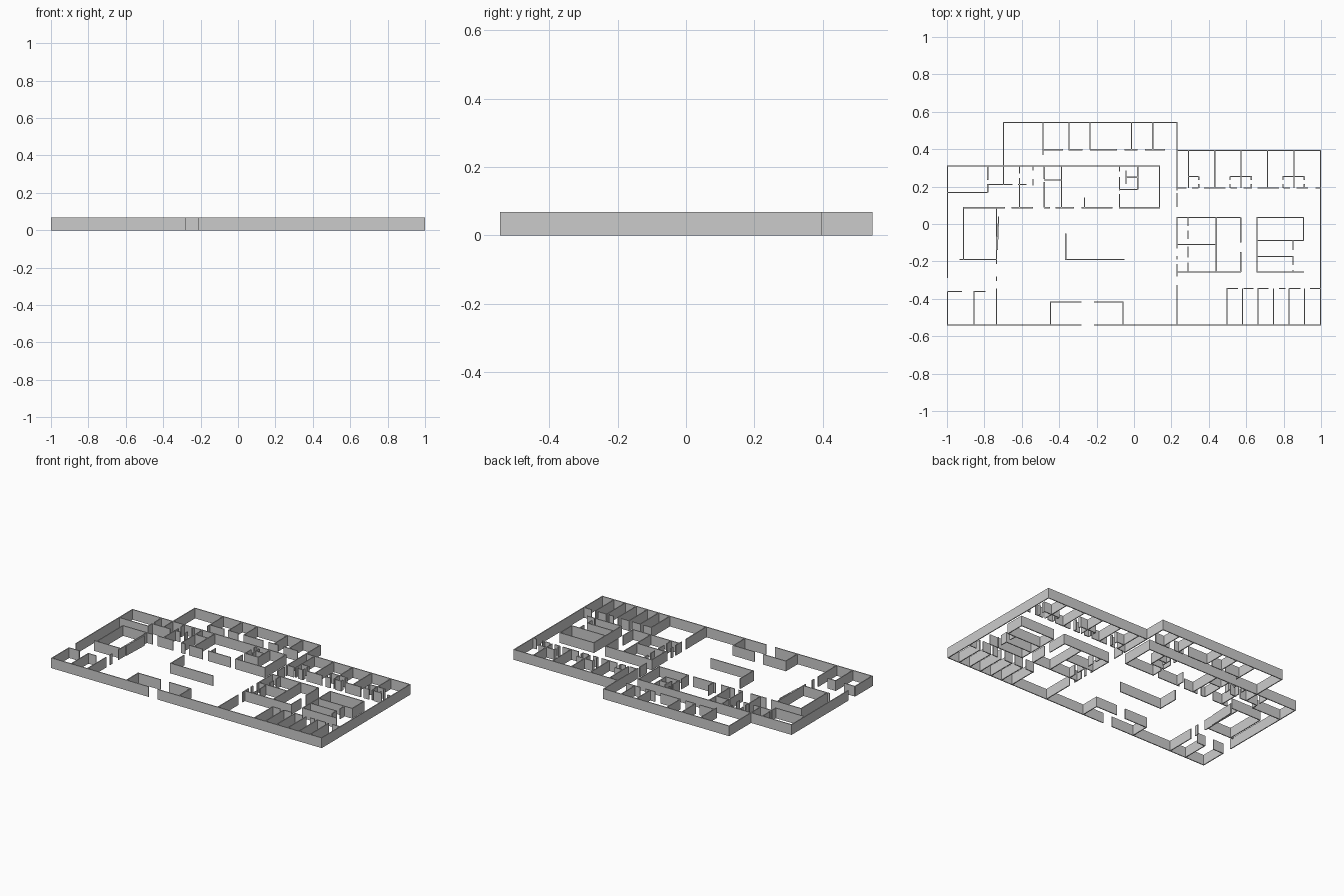
import bpy, bmesh
from mathutils import Matrix, Vector

H = 0.068   # wall height
T = 0.006   # wall thickness


def walls(name, across=(), along=(), skew=()):
    """across: (y, x0, x1, x2, x3...) runs in x; along: (x, y0, y1...) runs in y."""
    bm = bmesh.new()

    def box(cx, cy, sx, sy):
        m = Matrix.Translation((cx, cy, H / 2)) @ Matrix.Diagonal((sx, sy, H, 1))
        return bmesh.ops.create_cube(bm, size=1, matrix=m)['verts']

    for y, *r in across:
        for a, b in zip(r[::2], r[1::2]):
            box((a + b) / 2, y, abs(b - a), T)
    for x, *r in along:
        for a, b in zip(r[::2], r[1::2]):
            box(x, (a + b) / 2, T, abs(b - a))
    for x, a, b, shift in skew:
        for v in box(x, (a + b) / 2, T, abs(b - a)):
            if v.co.y < (a + b) / 2:
                v.co.x += shift
    me = bpy.data.meshes.new(name)
    bm.to_mesh(me)
    bm.free()
    ob = bpy.data.objects.new(name, me)
    bpy.context.collection.objects.link(ob)
    return ob


# building perimeter, with entrance and side door openings
walls("outer_walls",
      across=[(-0.541, -1, -0.28, -0.215, 1), (0.31, -1, 0.14),
              (0.547-0.005, -0.70, 0.232), (0.393, 0.229, 1)],
      along=[(-0.997, 0.313, -0.29, -0.36, -0.544), (0.997, 0.396, -0.544),
             (-0.698, 0.545, 0.21)])

# wall dividing the two wings
walls("wing_divider",
      along=[(0.229, 0.545, 0.18, 0.165, 0.09, 0.038, -0.13,
              -0.17, -0.19, -0.215, -0.28, -0.325, -0.541)])

# row of offices along the back
walls("back_offices",
      across=[(0.397, -0.488, -0.38, -0.35, -0.275, -0.235, -0.09,
               -0.05, 0.02, 0.06, 0.165)],
      along=[(-0.487, 0.541, 0.37)] +
            [(x, 0.541, 0.397) for x in (-0.348, -0.236, -0.013, 0.10)])

# small rooms in the upper left
walls("upper_left_rooms",
      across=[(0.169, -0.997, -0.78),
              (0.211, -0.78, -0.65, -0.62, -0.575)],
      along=[(-0.782, 0.31, 0.235, 0.213, 0.168),
             (-0.612, 0.31, 0.27, 0.245, 0.087),
             (-0.54, 0.31, 0.285, 0.24, 0.205)])

# central block of rooms
walls("central_block",
      across=[(0.087, -0.913, -0.69, -0.655, -0.54, -0.48, -0.45,
               -0.42, -0.32, -0.28, -0.115, -0.08, 0.14),
              (0.235, -0.48, -0.386),
              (0.185, -0.078, 0.022), (0.25, -0.045, 0.02)],
      along=[(-0.48, 0.31, 0.24, 0.225, 0.087), (-0.387, 0.31, 0.087),
             (-0.264, 0.143, 0.087), (0.137, 0.313, 0.084),
             (-0.077, 0.31, 0.28, 0.25, 0.18, 0.16, 0.087),
             (0.02, 0.31, 0.185), (-0.043, 0.285, 0.215)])

# large room on the left with a slightly skewed inner panel
walls("left_room",
      across=[(-0.189, -0.932, -0.734)],
      along=[(-0.912, 0.087, -0.189), (-0.735, 0.087, -0.215)],
      skew=[(-0.724, 0.04, -0.14, -0.007)])

# front left corner rooms
walls("front_left_rooms",
      across=[(-0.36, -0.997, -0.92, -0.857, -0.795)],
      along=[(-0.855, -0.36, -0.541), (-0.735, -0.28, -0.305, -0.345, -0.541)])

# entrance vestibule and reception screen
walls("vestibule",
      across=[(-0.417, -0.448, -0.28, -0.215, -0.055)],
      along=[(x, -0.417, -0.541) for x in (-0.446, -0.058)])
walls("reception_screen",
      across=[(-0.189, -0.368, -0.05)], along=[(-0.365, -0.05, -0.189)])

# offices along the back of the right wing, with paired closets
walls("right_back_offices",
      across=[(0.192, 0.232, 0.28, 0.31, 0.345, 0.375, 0.49, 0.515, 0.55,
               0.585, 0.63, 0.66, 0.775, 0.80, 0.835, 0.87, 0.93, 0.97, 0.995)],
      along=[(x, 0.393, 0.192) for x in (0.291, 0.432, 0.573, 0.714, 0.855)])
walls("closets",
      across=[(0.253, 0.291, 0.348, 0.512, 0.63, 0.795, 0.912)],
      along=[(x, 0.253, 0.235, 0.213, 0.192)
             for x in (0.346, 0.514, 0.627, 0.797, 0.91)])

# middle rooms of the right wing
walls("right_middle_rooms",
      across=[(0.035, 0.229, 0.573), (-0.109, 0.229, 0.443),
              (-0.256, 0.229, 0.573)],
      along=[(0.571, 0.035, -0.10, -0.15, -0.256), (0.44, 0.035, -0.256),
             (0.288, 0.035, -0.01, -0.035, -0.08, -0.12, -0.18, -0.205, -0.256)])
walls("right_end_rooms",
      across=[(0.035, 0.655, 0.91), (-0.089, 0.655, 0.91),
              (-0.173, 0.655, 0.852), (-0.256, 0.655, 0.91)],
      along=[(0.657, 0.038, -0.259), (0.907, 0.035, -0.089),
             (0.85, -0.089, -0.14, -0.173, -0.22, -0.245, -0.256)])

# row of small front rooms on the right
walls("right_front_rooms",
      across=[(-0.345, 0.494, 0.555, 0.585, 0.64, 0.66, 0.72,
               0.775, 0.81, 0.83, 0.89, 0.94, 0.997)],
      along=[(0.498 + 0.0826 * i, -0.345, -0.541) for i in range(6)])
